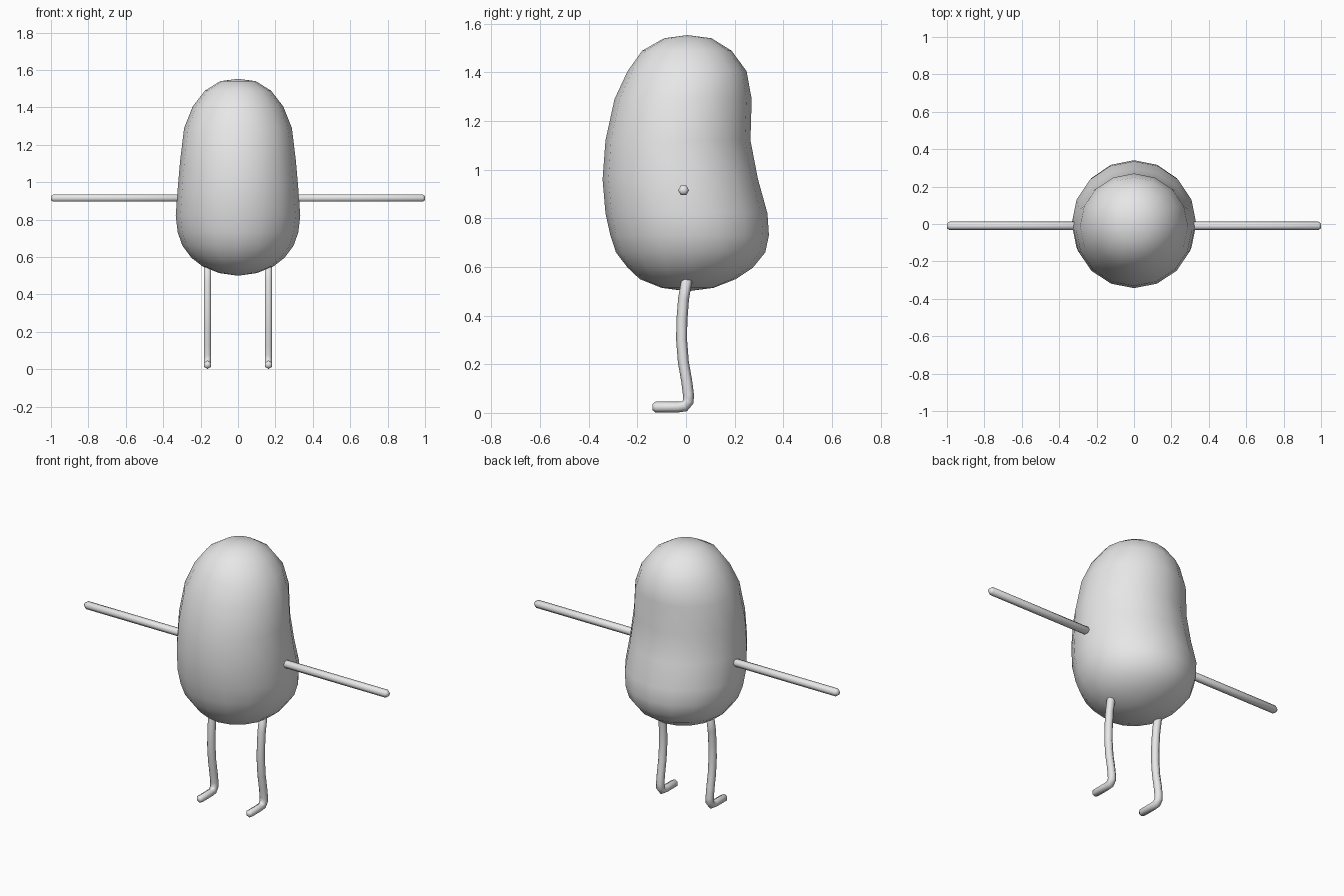
import bpy, bmesh, math
from mathutils import Vector

if "Cube" in bpy.data.objects:
    bpy.data.objects.remove(bpy.data.objects["Cube"])

grey = bpy.data.materials.new("light_grey")
grey.diffuse_color = (0.8, 0.8, 0.8, 1)
grey.use_nodes = True
grey.node_tree.nodes["Principled BSDF"].inputs["Base Color"].default_value = grey.diffuse_color


def finish(name, bm):
    bmesh.ops.recalc_face_normals(bm, faces=bm.faces)
    mesh = bpy.data.meshes.new(name)
    bm.to_mesh(mesh)
    bm.free()
    mesh.materials.append(grey)
    mesh.polygons.foreach_set("use_smooth", [True] * len(mesh.polygons))
    ob = bpy.data.objects.new(name, mesh)
    bpy.context.collection.objects.link(ob)
    return ob


def bridge(bm, rings):
    for a, b in zip(rings, rings[1:]):
        n = len(a)
        for i in range(n):
            j = (i + 1) % n
            bm.faces.new((a[i], a[j], b[j], b[i]))


def limb(name, path, side, radius=0.0225, sides=6):
    """Six-sided tube with rounded tips along a planar path, mirrored in x."""
    pts = [Vector(p) for p in path]
    side = Vector(side)
    d0 = (pts[1] - pts[0]).normalized()
    d1 = (pts[-1] - pts[-2]).normalized()
    tip = 0.013
    pts = [pts[0], pts[0] + d0 * tip] + pts[1:-1] + [pts[-1] - d1 * tip, pts[-1]]
    bm = bmesh.new()
    rings = []
    for k, p in enumerate(pts):
        t = (pts[min(k + 1, len(pts) - 1)] - pts[max(k - 1, 0)]).normalized()
        n = t.cross(side)
        r = radius * (0.55 if k in (0, len(pts) - 1) else 1)
        rings.append([bm.verts.new(p + r * (math.cos(a) * n + math.sin(a) * side))
                      for a in (math.tau * i / sides for i in range(sides))])
    bridge(bm, rings)
    bm.faces.new(rings[0])
    bm.faces.new(rings[-1])
    ob = finish(name, bm)
    ob.modifiers.new("mirror", 'MIRROR')
    return ob


# Bean-shaped body: height, front y, back y, half width
profile = [
    (1.540, -0.090, 0.105, 0.095), (1.489, -0.180, 0.187, 0.177),
    (1.405, -0.240, 0.249, 0.242), (1.290, -0.294, 0.270, 0.288),
    (1.120, -0.331, 0.265, 0.309), (0.960, -0.343, 0.296, 0.323),
    (0.820, -0.331, 0.335, 0.333), (0.730, -0.311, 0.341, 0.322),
    (0.660, -0.288, 0.326, 0.297), (0.597, -0.240, 0.275, 0.250),
    (0.550, -0.190, 0.205, 0.190), (0.514, -0.100, 0.113, 0.100),
]
bm = bmesh.new()
N = 16
rings = []
for z, front, back, half in profile:
    mid, depth = (front + back) / 2, (back - front) / 2
    rings.append([bm.verts.new((half * math.cos(a), mid + depth * math.sin(a), z))
                  for a in (math.tau * i / N for i in range(N))])
bridge(bm, rings)
for ring, z in ((rings[0], 1.553), (rings[-1], 0.50)):
    pole = bm.verts.new((0, 0.006, z))
    for i in range(N):
        bm.faces.new((ring[i], ring[(i + 1) % N], pole))
finish("body", bm)

# Straight arms
limb("arms", [(0.29, -0.01, 0.915), (1.0, -0.01, 0.915)], (0, 0, 1))

# Bent legs with feet pointing forward
leg = [(0.006, 0.56), (-0.010, 0.47), (-0.017, 0.38), (-0.018, 0.30),
       (-0.011, 0.21), (0.003, 0.13), (0.010, 0.075), (0.010, 0.047),
       (-0.006, 0.027), (-0.035, 0.024), (-0.138, 0.024)]
limb("legs", [(0.163, y, z) for y, z in leg], (1, 0, 0))
